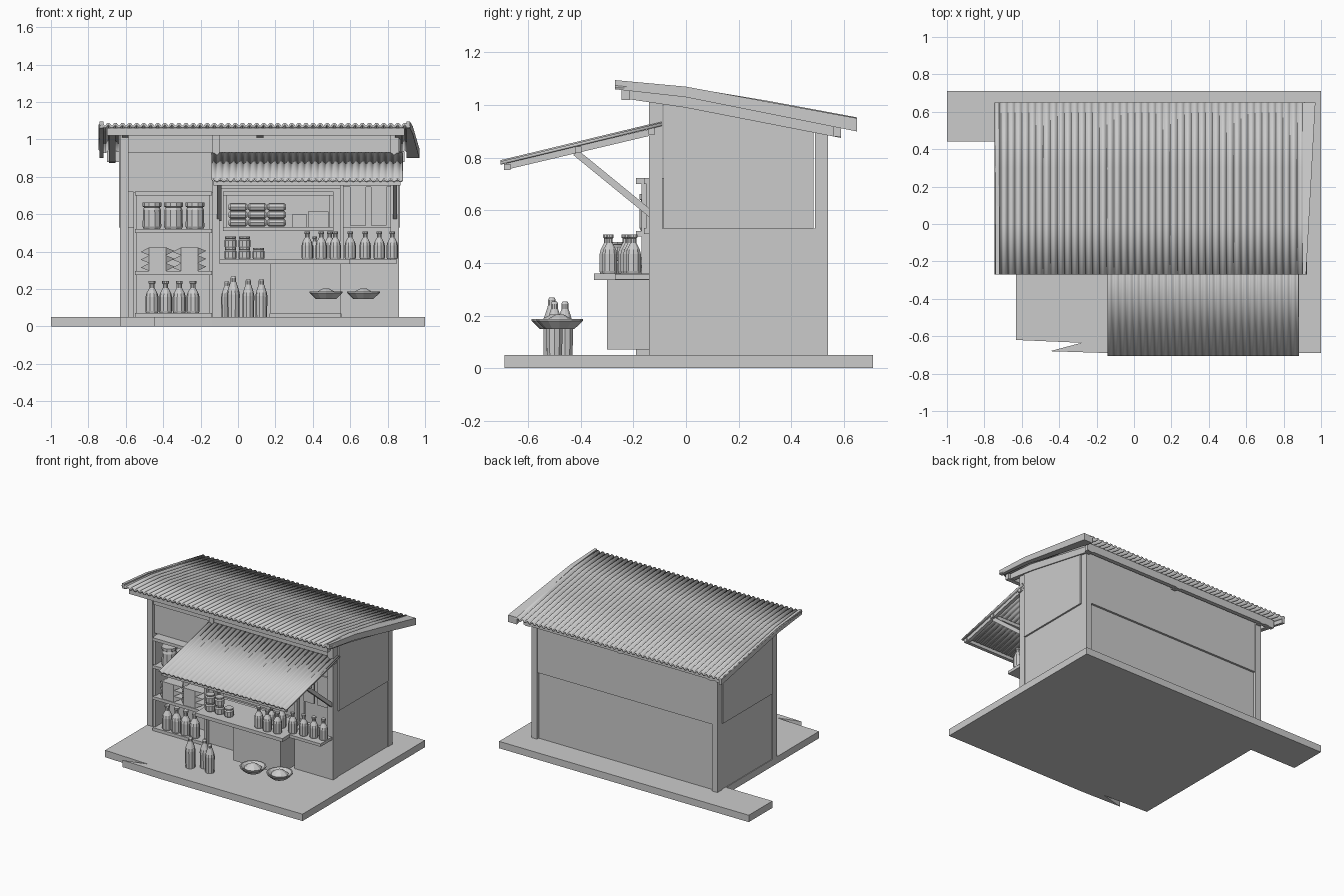
import bpy, bmesh, math
from mathutils import Vector

if "Cube" in bpy.data.objects:
    bpy.data.objects.remove(bpy.data.objects["Cube"])


def mesh(name, verts, faces, smooth=False):
    me = bpy.data.meshes.new(name)
    me.from_pydata(verts, [], faces)
    bm = bmesh.new()
    bm.from_mesh(me)
    bmesh.ops.recalc_face_normals(bm, faces=bm.faces)
    bm.to_mesh(me)
    bm.free()
    if smooth:
        for p in me.polygons:
            p.use_smooth = True
    ob = bpy.data.objects.new(name, me)
    bpy.context.collection.objects.link(ob)
    return ob


def extrude(name, prof, a, b, axis):
    """Closed 2D profile extruded along x (profile = y,z) or z (profile = x,y)."""
    n = len(prof)
    place = (lambda p, t: (t, p[0], p[1])) if axis == 'x' else (lambda p, t: (p[0], p[1], t))
    verts = [place(p, t) for t in (a, b) for p in prof]
    faces = [tuple(range(n)), tuple(range(n, 2 * n))]
    faces += [(i, (i + 1) % n, n + (i + 1) % n, n + i) for i in range(n)]
    return mesh(name, verts, faces)


def box(name, x0, x1, y0, y1, z0, z1):
    return extrude(name, [(y0, z0), (y1, z0), (y1, z1), (y0, z1)], x0, x1, 'x')


def bar(name, x, p, q, w, h):
    """Sloping bar in the yz plane, centred on x."""
    d = Vector((q[0] - p[0], q[1] - p[1])).normalized()
    n = Vector((-d.y, d.x)) * h / 2
    P, Q = Vector(p), Vector(q)
    return extrude(name, [P - n, Q - n, Q + n, P + n], x - w / 2, x + w / 2, 'x')


def lathe(name, prof, loc, n=10, s=1.0):
    verts = [(loc[0] + s * r * math.cos(2 * math.pi * k / n),
              loc[1] + s * r * math.sin(2 * math.pi * k / n),
              loc[2] + s * z) for r, z in prof for k in range(n)]
    m = len(prof)
    faces = [(j * n + k, j * n + (k + 1) % n, (j + 1) * n + (k + 1) % n, (j + 1) * n + k)
             for j in range(m - 1) for k in range(n)]
    faces += [tuple(range(n)), tuple(range((m - 1) * n, m * n))]
    return mesh(name, verts, faces)


def corrugated(name, x0, x1, path, ridges, amp, thick):
    cols = ridges * 6
    verts = [(x0 + (x1 - x0) * i / cols, y, z + amp * math.sin(2 * math.pi * i / 6))
             for y, z in path for i in range(cols + 1)]
    w = cols + 1
    faces = [(j * w + i, j * w + i + 1, (j + 1) * w + i + 1, (j + 1) * w + i)
             for j in range(len(path) - 1) for i in range(cols)]
    ob = mesh(name, verts, faces, True)
    mod = ob.modifiers.new("thickness", 'SOLIDIFY')
    mod.thickness = thick
    mod.offset = 0
    return ob


# Ground slab
extrude("ground_slab", [(-1, .44), (-1, .71), (1, .71), (1, -.69), (-.14, -.69), (-.45, -.68),
                        (-.28, -.635), (-.63, -.62), (-.63, .44)], 0, .05, 'z')

# Corner posts
for side, x in (("left", -.63), ("right", .815)):
    box(side + "_front_post", x, x + .045, -.14, -.09, .05, 1.02)
    box(side + "_rear_post", x, x + .045, .49, .54, .05, .91)
box("middle_post", -.135, -.1, -.14, -.09, .05, 1.02)

# Lower walls, upper panels and rails
for side, x, out in (("left", -.615, -1), ("right", .845, 1)):
    box(side + "_lower_wall", x - .01, x + .01, -.1, .5, .05, .53)
    c = x + out * .012
    extrude(side + "_upper_panel", [(-.085, .53), (.485, .53), (.485, .92), (-.085, 1.03)],
            c - .01, c + .01, 'x')
box("back_lower_wall", -.6, .83, .5, .52, .05, .53)
box("back_upper_panel", -.585, .815, .51, .535, .53, .92)

# Front header and panel over the cabinet
box("front_header", -.63, .86, -.13, -.09, .93, 1.03)
box("cabinet_top_panel", -.585, -.135, -.12, -.1, .72, .95)
box("cabinet_top_rail", -.585, -.12, -.19, -.1, .8, .81).hide_render = True
bpy.data.objects.remove(bpy.data.objects["cabinet_top_rail"])

# Corrugated roof and its beams
corrugated("roof_sheet", -.74, .92, [(-.27, 1.075), (0, 1.055), (.3, 1.005), (.65, .94)], 44, .009, .012)
beam = [(-.235, 1.025), (0, .99), (.59, .875), (.59, .92), (0, 1.04), (-.235, 1.06)]
for i, x in enumerate((-.69, -.62, .1, .84)):
    extrude("roof_rafter_%d" % i, beam, x, x + .035, 'x')
box("roof_front_fascia", -.7, .89, -.245, -.215, 1.02, 1.06)
box("roof_rear_fascia", -.7, .89, .56, .59, .88, .935)
trim = [(-.27, 1.06), (0, 1.03), (.65, .9), (.65, .95), (0, 1.07), (-.27, 1.095)]
extrude("roof_left_trim", trim, -.74, -.72, 'x')
right_trim = extrude("roof_right_trim", trim, .9, .92, 'x')
for v in right_trim.data.vertices:
    if v.co.x > .91:
        v.co.x += .05 * (v.co.y + .27) / .92

# Awning, frame and struts
corrugated("awning_sheet", -.14, .88, [(-.705, .782), (-.09, .93)], 28, .005, .009)
for i, x in enumerate((-.115, .37, .85)):
    bar("awning_rafter_%d" % i, x, (-.68, .768), (-.1, .905), .025, .025)
for i, (y, z) in enumerate(((-.68, .765), (-.41, .83), (-.13, .9))):
    box("awning_rail_%d" % i, -.13, .87, y - .012, y + .012, z - .012, z + .012)
for x in (-.1, .84):
    bar("awning_strut", x, (-.42, .82), (-.12, .575), .022, .026)

# Left display cabinet
box("cabinet_back", -.56, -.13, -.03, -.015, .05, .72)
for x in (-.56, -.155):
    box("cabinet_side", x, x + .02, -.17, -.02, .05, .72)
for z in (.05, .275, .5, .7):
    box("cabinet_shelf", -.55, -.14, -.19, -.02, z, z + .022)

# Stock: bottles, jars and filled bags
BOTTLE = [(.032, 0), (.035, .01), (.035, .085), (.03, .105), (.014, .135), (.014, .155), (.018, .158), (.018, .172)]
JAR = [(.044, 0), (.05, .012), (.048, .1), (.042, .115), (.05, .12), (.05, .14)]
CAN = [(.028, 0), (.033, .008), (.033, .04), (.026, .048), (.03, .052), (.03, .06)]
for i in range(4):
    lathe("cabinet_bottle", BOTTLE, (-.46 + i * .073, -.15, .072))
for i in range(3):
    lathe("cabinet_jar", JAR, (-.46 + i * .115, -.13, .522))
for i in range(6):
    x, z = -.43 + (i % 2) * .17, .315 + (i // 2) * .042
    bag = [(x - .09, -.15, z), (x + .09, -.15, z + .005)]
    ring = [(x + a, -.13 + b, z + c) for c in (.024, -.018) for a, b in
            ((-.045, -.055), (.045, -.055), (.045, .055), (-.045, .055))]
    mesh("filled_bag", bag + ring, [(2, 3, 4, 5), (6, 7, 8, 9), (2, 3, 7, 6), (4, 5, 9, 8),
         (0, 2, 6), (0, 5, 2), (0, 9, 5), (0, 6, 9), (1, 3, 4), (1, 7, 3), (1, 8, 7), (1, 4, 8)])

# Serving counter
box("counter_top", -.1, .6, -.35, -.06, .335, .36)
box("counter_side_top", .55, .85, -.27, -.06, .337, .358)
box("counter_body", .17, .55, -.3, -.12, .07, .335)
box("counter_left_panel", -.1, .17, -.14, -.12, .05, .335)
box("counter_right_panel", .55, .83, -.14, -.12, .05, .337)
for i, (x, y) in enumerate(((.37, -.29), (.445, -.3), (.52, -.29), (.41, -.2), (.49, -.2),
                            (.6, -.23), (.68, -.22), (.755, -.21), (.825, -.2))):
    lathe("counter_bottle", BOTTLE, (x, y, .36), s=.86 if i != 3 else .7)
for x, layers in ((-.04, 2), (.035, 2), (.11, 1)):
    for k in range(layers):
        lathe("stacked_can", CAN, (x, -.26, .36 + k * .06))

# Wall shelf over the counter with rolls and boxes
box("wall_shelf_back", -.1, .55, -.03, -.015, .36, .74)
for z in (.51, .7):
    box("wall_shelf_board", -.08, .51, -.16, -.02, z, z + .022)
for x in (-.08, .49):
    box("wall_shelf_side", x, x + .02, -.15, -.02, .51, .72)
for k in range(3):
    for j in range(3):
        roll = lathe("cloth_roll", [(.012, -.05), (.021, -.04), (.021, .04), (.012, .05)], (0, 0, 0), 8)
        roll.rotation_euler = (0, math.pi / 2, 0)
        roll.location = (0 + j * .103, -.12, .555 + k * .042)
for x0, x1, z1 in ((.29, .37, .6), (.375, .485, .615)):
    box("stock_box", x0, x1, -.14, -.05, .532, z1)

# Hanging sachets beside the shelf
box("sachet_rail", .55, .82, -.11, -.095, .745, .76)
for x in (.6, .71):
    box("hanging_sachet", x, x + .085, -.11, -.1, .54, .745)
box("shelf_side_post", .545, .565, -.13, -.1, .05, .76)

# Goods on the ground in front
for x, y, s in ((-.06, -.46, .9), (-.025, -.51, 1.02), (.055, -.46, .95), (.125, -.5, .95)):
    lathe("floor_bottle", [(.032, 0), (.034, .12), (.03, .14), (.015, .185), (.015, .205), (.01, .215)],
          (x, y, .05), s=s)
for x, y in ((.47, -.5), (.67, -.48)):
    lathe("shallow_bowl", [(.055, 0), (.088, .032), (.088, .038), (.08, .038), (.052, .012)], (x, y, .148), 12)
    lathe("bowl_contents", [(.055, 0), (.06, .012), (.04, .028), (.015, .042)], (x, y, .162), 8)
